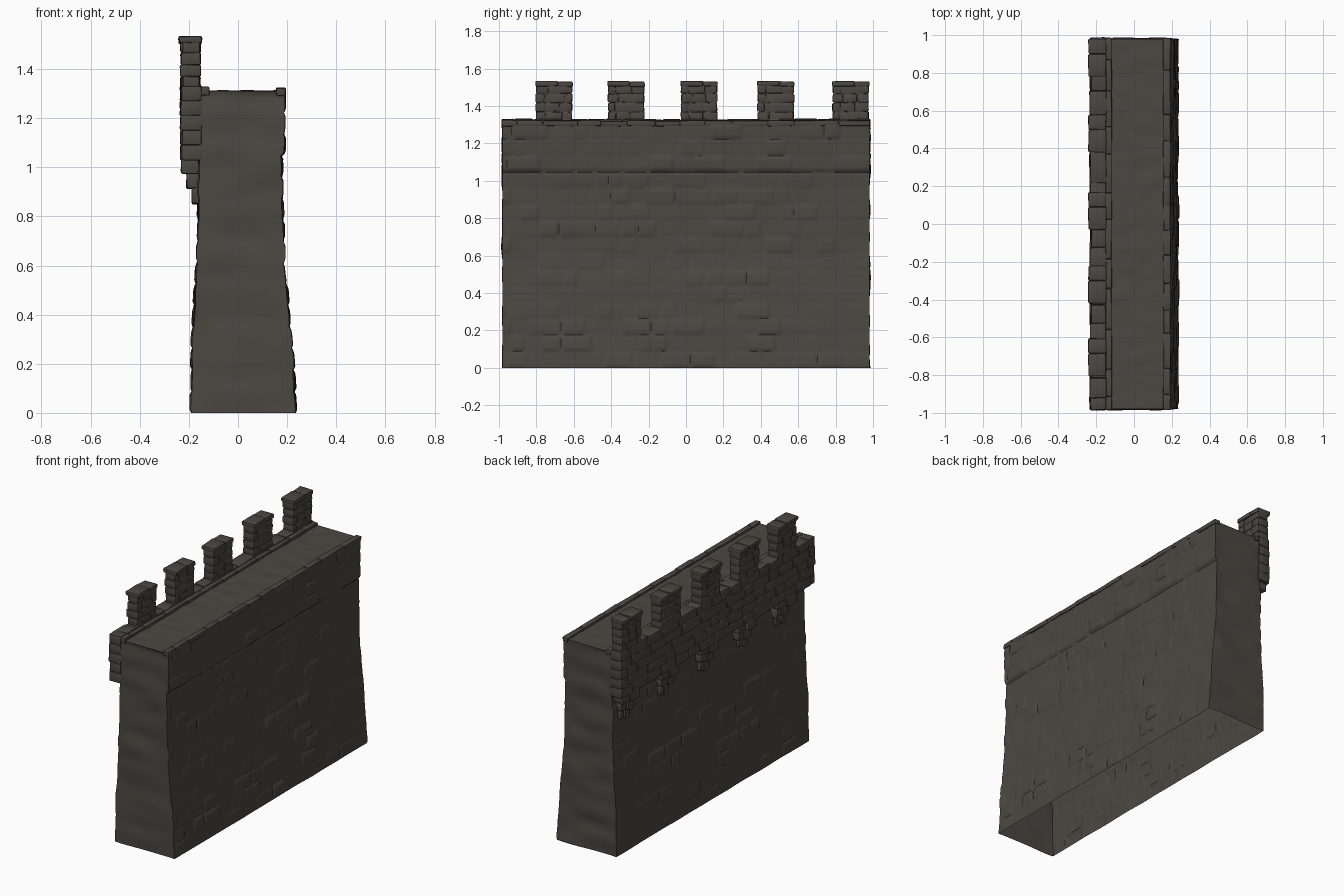
import bpy, bmesh, math, random
from mathutils import Vector, noise

if "Cube" in bpy.data.objects:
    bpy.data.objects.remove(bpy.data.objects["Cube"])

random.seed(7)
stone_mat = bpy.data.materials.new("dark weathered stone")
stone_mat.diffuse_color = (0.072, 0.063, 0.054, 1)
stone_mat.use_nodes = True
stone_mat.node_tree.nodes["Principled BSDF"].inputs["Base Color"].default_value = stone_mat.diffuse_color


def finish(bm, name, angle=35):
    bmesh.ops.recalc_face_normals(bm, faces=bm.faces)
    me = bpy.data.meshes.new(name)
    bm.to_mesh(me)
    bm.free()
    me.materials.append(stone_mat)
    ob = bpy.data.objects.new(name, me)
    bpy.context.collection.objects.link(ob)
    bpy.ops.object.select_all(action='DESELECT')
    ob.select_set(True)
    bpy.context.view_layer.objects.active = ob
    bpy.ops.object.shade_smooth_by_angle(angle=math.radians(angle))
    return ob


def lerp(table, z):
    for (z0, a), (z1, b) in zip(table, table[1:]):
        if z <= z1:
            return a + (b - a) * (z - z0) / (z1 - z0)
    return table[-1][1]


def courses(z0, z1, y0, y1, h, wmin, wmax):
    """Rows of random-width stones: [(z0, z1, [(y0, y1, depth), ...]), ...]"""
    rows, n = [], max(1, round((z1 - z0) / h))
    for i in range(n):
        cuts, y = [y0], y0 + random.uniform(0.5, 1) * wmin
        while y < y1 - wmin * 0.6:
            cuts.append(y)
            y += random.uniform(wmin, wmax)
        cuts.append(y1)
        rows.append((z0 + (z1 - z0) * i / n, z0 + (z1 - z0) * (i + 1) / n,
                     [(a, b, random.random()) for a, b in zip(cuts, cuts[1:])]))
    return rows


def relief(rows, y, z):
    """Outward offset of worn masonry at a point of the wall face"""
    soft = 0.005 * noise.noise(Vector((y * 5, z * 6, rows[0][2][0][2] * 9)))
    for za, zb, stones in rows:
        if za <= z <= zb:
            for a, b, d in stones:
                if a <= y <= b:
                    edge = min(y - a, b - y, z - za, zb - z)
                    return soft + (0.001 + 0.008 * d * d) * min(1, edge / 0.014)
    return soft


# Main wall: battered hollow shell, open underneath
TOP, END, NZ, NY, NX = 1.31, 0.98, 104, 170, 10
LEFT = [(0, -0.188), (0.3, -0.184), (0.6, -0.164), (0.85, -0.158), (1.31, -0.15)]
RIGHT = [(0, 0.234), (0.4, 0.206), (0.6, 0.184), (0.85, 0.178), (1.05, 0.176),
         (1.06, 0.184), (1.31, 0.186)]
faces_l = courses(0, TOP, -1, 1, 0.085, 0.07, 0.2)
faces_r = courses(0, TOP, -1, 1, 0.085, 0.07, 0.2)
zs = [TOP * i / NZ for i in range(NZ + 1)]
ys = [-END + 2 * END * j / NY for j in range(NY + 1)]
bm = bmesh.new()


def grid(fn, nu, nv):
    vs = [[bm.verts.new(fn(i, j)) for j in range(nv + 1)] for i in range(nu + 1)]
    for i in range(nu):
        for j in range(nv):
            bm.faces.new((vs[i][j], vs[i + 1][j], vs[i + 1][j + 1], vs[i][j + 1]))


def left_pt(i, j):
    return Vector((lerp(LEFT, zs[i]) - relief(faces_l, ys[j], zs[i]), ys[j], zs[i]))


def right_pt(i, j):
    return Vector((lerp(RIGHT, zs[i]) + relief(faces_r, ys[j], zs[i]), ys[j], zs[i]))


def end_pt(j):
    def fn(i, k):
        p = left_pt(i, j).lerp(right_pt(i, j), k / NX)
        if 0 < k < NX and i < NZ:
            p.y += 0.012 * noise.noise(Vector((p.x * 4, ys[j] * 5, p.z * 9)))
        return p
    return fn


def top_pt(j, k):
    p = left_pt(NZ, j).lerp(right_pt(NZ, j), k / NX)
    if 0 < k < NX and 0 < j < NY:
        p.z += 0.006 * noise.noise(Vector((p.x * 14, p.y * 12, 3)))
    return p


grid(left_pt, NZ, NY)
grid(right_pt, NZ, NY)
grid(end_pt(0), NZ, NX)
grid(end_pt(NY), NZ, NX)
grid(top_pt, NY, NX)
bmesh.ops.remove_doubles(bm, verts=bm.verts, dist=1e-5)
finish(bm, "wall_body")


def stone(bm, x0, x1, y0, y1, z0, z1, j=0.005, bevel=0.007):
    """Worn block with jittered corners and rounded edges"""
    part = bmesh.new()
    bmesh.ops.create_cube(part, size=1)
    for v in part.verts:
        v.co = Vector(((x0, x1)[v.co.x > 0], (y0, y1)[v.co.y > 0], (z0, z1)[v.co.z > 0]))
        v.co += Vector([random.uniform(-j, j) for _ in range(3)])
    bmesh.ops.bevel(part, geom=part.edges[:], offset=bevel, segments=2,
                    profile=0.5, affect='EDGES')
    me = bpy.data.meshes.new("tmp")
    part.to_mesh(me)
    part.free()
    bm.from_mesh(me)
    bpy.data.meshes.remove(me)


def masonry(bm, x0, x1, y0, y1, z0, z1, h, wmin, wmax):
    """Coursed stones around a plain core"""
    stone(bm, x0 + 0.012, x1 - 0.006, y0 + 0.01, y1 - 0.01, z0 + 0.008, z1 - 0.008, 0, 0.002)
    for za, zb, row in courses(z0, z1, y0, y1, h, wmin, wmax):
        for a, b, d in row:
            stone(bm, x0 + 0.01 * d, x1 - 0.004 * d, a, b, za, zb, 0.003)


# Overhanging parapet
bm = bmesh.new()
masonry(bm, -0.236, -0.145, -0.985, 0.987, 1.03, 1.33, 0.06, 0.08, 0.2)
finish(bm, "parapet")

# Merlons with a cap stone
MERLONS = [-0.705, -0.32, 0.07, 0.48, 0.88]
bm = bmesh.new()
for y in MERLONS:
    masonry(bm, -0.235, -0.152, y - 0.097, y + 0.097, 1.32, 1.515, 0.05, 0.07, 0.13)
    stone(bm, -0.242, -0.147, y - 0.1, y + 0.02, 1.505, 1.533, 0.002)
    stone(bm, -0.242, -0.147, y + 0.02, y + 0.1, 1.503, 1.531, 0.002)
finish(bm, "merlons")

# Stepped corbels below the parapet
bm = bmesh.new()
for y in MERLONS:
    for x, w, z0, z1 in ((-0.23, 0.085, 0.975, 1.04), (-0.208, 0.06, 0.915, 0.98),
                         (-0.187, 0.042, 0.85, 0.92)):
        y0 = y + random.uniform(-0.01, 0.01)
        stone(bm, x, -0.14, y0 - w, y0 + w * 0.1, z0, z1)
        stone(bm, x + 0.006, -0.14, y0 + w * 0.1, y0 + w, z0 + 0.01, z1)
finish(bm, "corbels")

# Kerb stones on both sides of the walkway
bm = bmesh.new()
for x0, x1, z1 in ((-0.15, -0.118, 1.328), (0.155, 0.193, 1.324)):
    for za, zb, row in courses(1.292, z1, -0.985, 0.985, 0.1, 0.12, 0.26):
        for a, b, d in row:
            stone(bm, x0, x1, a, b, za, zb - 0.005 * d, 0.002, 0.005)
finish(bm, "walkway_kerbs")
